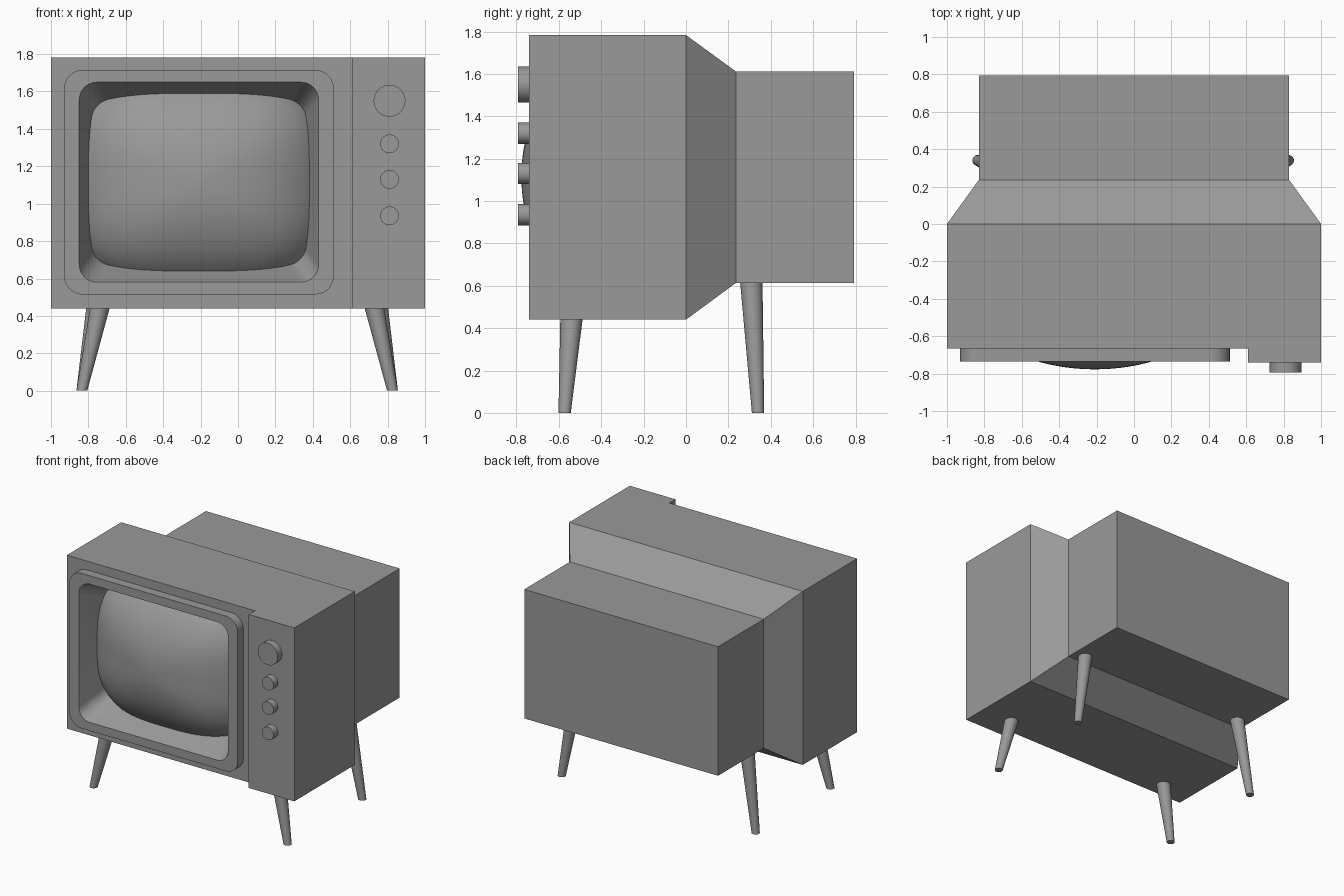
import bpy, bmesh
from math import sin, cos, pi, radians, copysign

if "Cube" in bpy.data.objects:
    bpy.data.objects.remove(bpy.data.objects["Cube"])

CX, CZ = -0.209, 1.115  # screen centre

# One dark grey for the whole set
grey = bpy.data.materials.new("dark_grey")
grey.diffuse_color = (0.32, 0.32, 0.32, 1)
grey.use_nodes = True
grey.node_tree.nodes["Principled BSDF"].inputs["Base Color"].default_value = grey.diffuse_color


def loft(name, rings, smooth=True):
    """Skin a list of equal-length point rings and cap both ends."""
    bm = bmesh.new()
    vs = [[bm.verts.new(p) for p in ring] for ring in rings]
    n = len(vs[0])
    for a, b in zip(vs, vs[1:]):
        for i in range(n):
            j = (i + 1) % n
            bm.faces.new((a[i], a[j], b[j], b[i]))
    bm.faces.new(vs[0])
    bm.faces.new(vs[-1])
    bmesh.ops.recalc_face_normals(bm, faces=bm.faces)
    mesh = bpy.data.meshes.new(name)
    bm.to_mesh(mesh)
    bm.free()
    mesh.materials.append(grey)
    ob = bpy.data.objects.new(name, mesh)
    bpy.context.collection.objects.link(ob)
    if smooth:
        shade(ob)
    return ob


def select(ob):
    bpy.ops.object.select_all(action='DESELECT')
    ob.select_set(True)
    bpy.context.view_layer.objects.active = ob


def shade(ob):
    select(ob)
    bpy.ops.object.shade_smooth_by_angle(angle=radians(30))


def rect(x0, x1, z0, z1, y):
    return [(x0, y, z0), (x1, y, z0), (x1, y, z1), (x0, y, z1)]


def round_rect(hx, hz, r, y, seg=10):
    """Rounded rectangle around the screen centre."""
    pts = []
    for k, (sx, sz) in enumerate(((1, 1), (-1, 1), (-1, -1), (1, -1))):
        for i in range(seg + 1):
            a = (k + i / seg) * pi / 2
            pts.append((CX + sx * (hx - r) + r * cos(a), y,
                        CZ + sz * (hz - r) + r * sin(a)))
    return pts


def circle(x, y, z, r, axis, n=32):
    pts = []
    for i in range(n):
        c, s = r * cos(2 * pi * i / n), r * sin(2 * pi * i / n)
        pts.append((x + c, y, z + s) if axis == 'Y' else (x + c, y + s, z))
    return pts


def cut(ob, cutter):
    mod = ob.modifiers.new("cut", 'BOOLEAN')
    mod.operation = 'DIFFERENCE'
    mod.solver = 'EXACT'
    mod.object = cutter
    select(ob)
    bpy.ops.object.modifier_apply(modifier=mod.name)


# Cabinet: deep front box, taper, smaller rear box
cabinet = loft("cabinet", [
    rect(-1, 1, 0.44, 1.783, -0.74),
    rect(-1, 1, 0.44, 1.783, 0),
    rect(-0.83, 0.83, 0.613, 1.612, 0.235),
    rect(-0.83, 0.83, 0.613, 1.612, 0.793)], smooth=False)

# Raised frame around the screen
frame = loft("screen_frame", [round_rect(0.721, 0.60, 0.10, y) for y in (-0.735, -0.66)])

# Step left of the control panel, and the funnel-shaped screen recess
step = loft("step_cutter", [rect(-1.2, 0.61, 0.2, 2, y) for y in (-0.9, -0.665)], False)
funnel = loft("recess_cutter", [
    round_rect(0.643, 0.539, 0.095, -0.745),
    round_rect(0.526, 0.382, 0.08, -0.38)], False)
cut(cabinet, step)
cut(cabinet, funnel)
cut(frame, funnel)
for ob in (step, funnel):
    bpy.data.objects.remove(ob)
shade(cabinet)
shade(frame)


# Bulging picture tube: half of a boxy superellipsoid
def tube_ring(t, n=96, p=2 / 3):
    r, y = sin(t), -0.777 + 0.42 * (1 - cos(t))
    pts = []
    for i in range(n):
        c, s = cos(2 * pi * i / n), sin(2 * pi * i / n)
        pts.append((CX + 0.70 * r * copysign(abs(c) ** p, c), y,
                    CZ + 0.58 * r * copysign(abs(s) ** p, s)))
    return pts


loft("screen", [tube_ring(radians(1 + 89 * i / 28)) for i in range(29)])

# Control knobs
for i, (z, r) in enumerate(((1.55, 0.085), (1.32, 0.05), (1.13, 0.05), (0.935, 0.05))):
    loft(f"knob_{i + 1}", [circle(0.81, y, z, r, 'Y') for y in (-0.793, -0.735)])

# Splayed tapered legs
for side, sx, dx in (("left", -1, 0), ("right", 1, -0.009)):
    for name, yf, yt, zt in (("front", -0.573, -0.54, 0.45), ("rear", 0.34, 0.308, 0.623)):
        loft(f"{name}_leg_{side}", [
            circle(sx * 0.835 + dx, yf, 0, 0.029, 'Z'),
            circle(sx * 0.737 + dx, yt, zt, 0.053, 'Z')])
